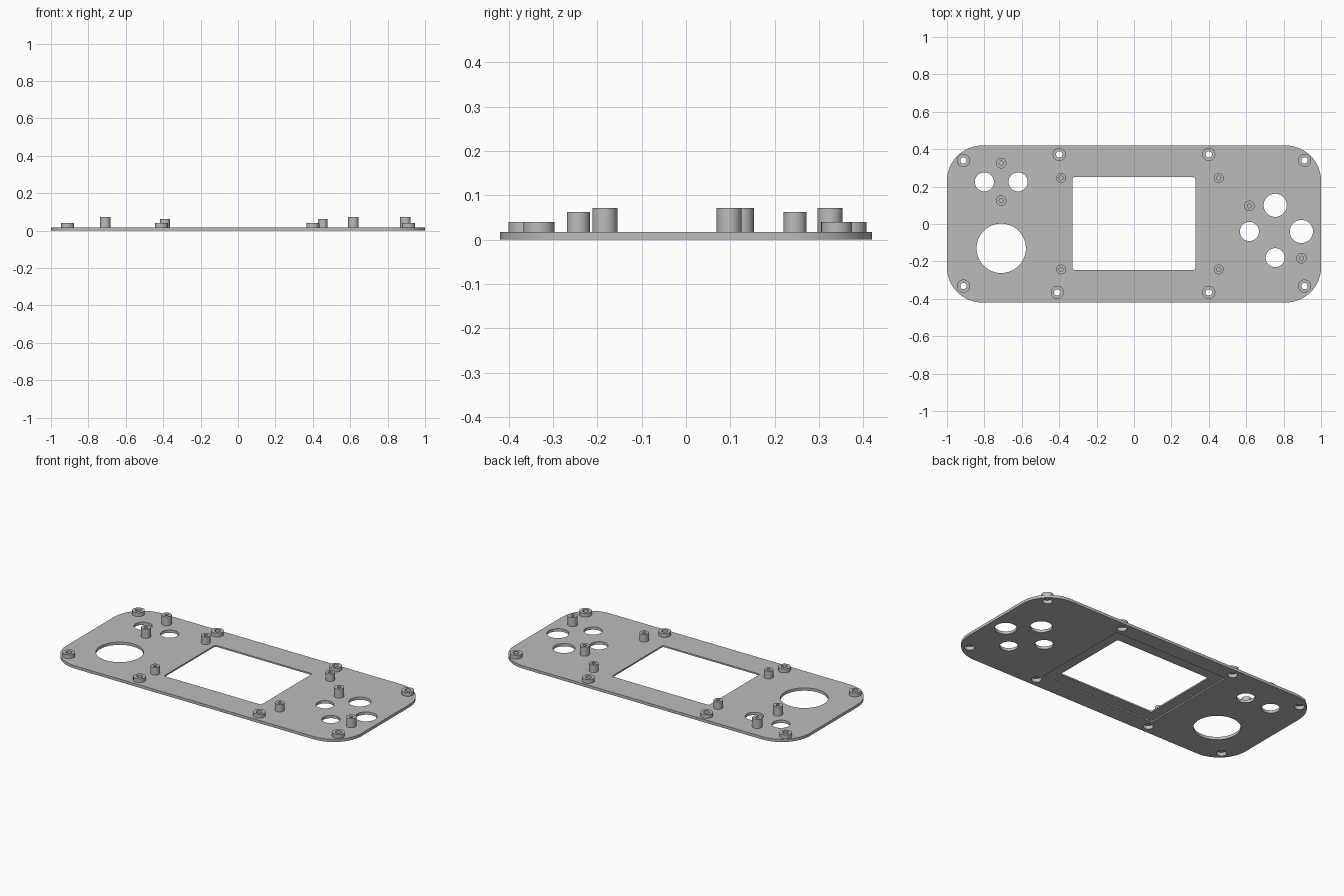
import bpy
import bmesh
from math import cos, sin, pi, radians

if "Cube" in bpy.data.objects:
    bpy.data.objects.remove(bpy.data.objects["Cube"], do_unlink=True)

PLATE_TOP = 0.017
RECESS_TOP = 0.008

grey = bpy.data.materials.new("plain grey plastic")
grey.use_nodes = True
grey.diffuse_color = (0.5, 0.5, 0.5, 1)
grey.node_tree.nodes["Principled BSDF"].inputs["Base Color"].default_value = (0.5, 0.5, 0.5, 1)


def circle(x, y, r, n=48):
    return [(x + r * cos(2 * pi * i / n), y + r * sin(2 * pi * i / n)) for i in range(n)]


def rounded_rect(x0, x1, y0, y1, r, steps=12):
    corners = [(x1 - r, y1 - r), (x0 + r, y1 - r), (x0 + r, y0 + r), (x1 - r, y0 + r)]
    pts = []
    for k, (cx, cy) in enumerate(corners):
        for i in range(steps + 1):
            a = pi / 2 * (k + i / steps)
            pts.append((cx + r * cos(a), cy + r * sin(a)))
    return pts


def add_prism(bm, outline, z0, z1):
    low = [bm.verts.new((x, y, z0)) for x, y in outline]
    high = [bm.verts.new((x, y, z1)) for x, y in outline]
    bm.faces.new(low[::-1])
    bm.faces.new(high)
    for i in range(len(low)):
        j = (i + 1) % len(low)
        bm.faces.new((low[i], low[j], high[j], high[i]))


def make_object(name, bm):
    mesh = bpy.data.meshes.new(name)
    bm.to_mesh(mesh)
    bm.free()
    mesh.materials.append(grey)
    obj = bpy.data.objects.new(name, mesh)
    bpy.context.collection.objects.link(obj)
    return obj


def prisms(name, outlines, z0, z1):
    bm = bmesh.new()
    for outline in outlines:
        add_prism(bm, outline, z0, z1)
    return make_object(name, bm)


def smooth(obj):
    bpy.ops.object.select_all(action="DESELECT")
    obj.select_set(True)
    bpy.context.view_layer.objects.active = obj
    bpy.ops.object.shade_smooth_by_angle(angle=radians(30))


def cut(target, cutter):
    cutter.hide_render = True
    mod = target.modifiers.new("cut", "BOOLEAN")
    mod.operation = "DIFFERENCE"
    mod.solver = "EXACT"
    mod.object = cutter
    bpy.ops.object.select_all(action="DESELECT")
    target.select_set(True)
    bpy.context.view_layer.objects.active = target
    bpy.ops.object.modifier_apply(modifier=mod.name)
    bpy.data.objects.remove(cutter, do_unlink=True)


def lathe(name, x, y, profile, n=32):
    # turn a closed (radius, height) profile around a vertical axis
    bm = bmesh.new()
    rings = []
    for r, z in profile:
        rings.append([bm.verts.new((px, py, z)) for px, py in circle(0, 0, r, n)])
    for a, b in zip(rings, rings[1:] + rings[:1]):
        for i in range(n):
            j = (i + 1) % n
            bm.faces.new((a[i], a[j], b[j], b[i]))
    bmesh.ops.recalc_face_normals(bm, faces=bm.faces)
    obj = make_object(name, bm)
    obj.location = (x, y, 0)
    return obj


def peg(name, x, y, r, top):
    # upright post with a blind pilot hole
    hole = 0.011
    obj = lathe(name, x, y, [(r, PLATE_TOP), (r, top), (hole, top), (hole, PLATE_TOP)])
    smooth(obj)


# Screw bosses sit around the rim
screws = [(sx * 0.912, y) for sx in (-1, 1) for y in (-0.332, 0.34)]
screws += [(-0.40, 0.372), (0.40, 0.372), (-0.41, -0.366), (0.40, -0.366)]

# Openings: joystick, buttons, screw counterbores, screen window
openings = [circle(-0.71, -0.13, 0.132, 96)]
openings += [circle(x, y, 0.051) for x, y in
             [(-0.80, 0.225), (-0.62, 0.225), (0.617, -0.04), (0.755, -0.18)]]
openings += [circle(x, y, 0.062) for x, y in [(0.755, 0.10), (0.895, -0.04)]]
openings += [circle(x, y, 0.028, 32) for x, y in screws]
openings.append(rounded_rect(-0.33, 0.328, -0.245, 0.25, 0.01, 4))

# Plate with its openings and the shallow recess underneath
plate = prisms("face_plate", [rounded_rect(-1, 1, -0.42, 0.42, 0.19, 20)], 0, PLATE_TOP)
cut(plate, prisms("opening_cutter", openings, -0.1, 0.1))
recess = [rounded_rect(-0.395, 0.395, -0.315, 0.32, 0.01, 4)]
cut(plate, prisms("recess_cutter", recess, -0.1, RECESS_TOP))
smooth(plate)

# Low bosses, counterbored from below with a through hole
for i, (x, y) in enumerate(screws):
    boss = lathe(f"screw_boss_{i + 1}", x, y, [
        (0.035, PLATE_TOP), (0.035, 0.04), (0.017, 0.04),
        (0.017, 0.022), (0.028, 0.022), (0.028, PLATE_TOP)])
    smooth(boss)

# Screen mounting posts
for i, x in enumerate((-0.39, 0.453)):
    for side, y in (("front", -0.243), ("back", 0.246)):
        peg(f"screen_post_{side}_{i + 1}", x, y, 0.026, 0.063)

# Button board posts
for i, (x, y) in enumerate([(-0.71, 0.325), (-0.71, 0.125), (0.617, 0.097), (0.895, -0.183)]):
    peg(f"button_post_{i + 1}", x, y, 0.028, 0.072)
